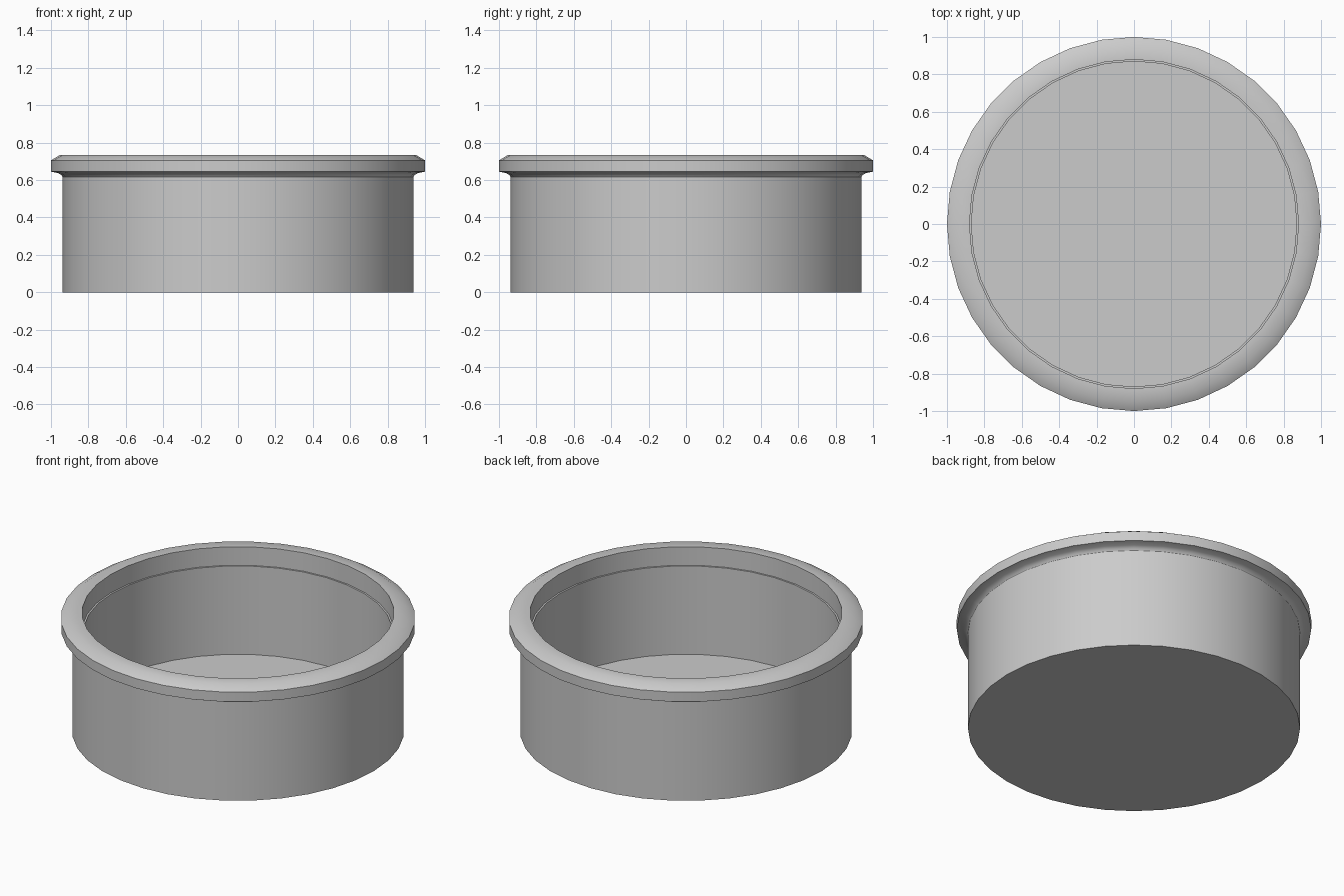
import bpy
import bmesh
from math import radians, tau
from mathutils import Matrix

SIDES = 36

if "Cube" in bpy.data.objects:
    bpy.data.objects.remove(bpy.data.objects["Cube"], do_unlink=True)

grey = bpy.data.materials.new("plain grey")
grey.use_nodes = True
colour = (0.6, 0.6, 0.6, 1)
grey.diffuse_color = colour
grey.node_tree.nodes["Principled BSDF"].inputs["Base Color"].default_value = colour


def lathe(name, profile, closed):
    """Revolve (radius, z) points about z; open ends are capped flat."""
    bm = bmesh.new()
    rings = []
    for radius, z in profile:
        ring = bmesh.ops.create_circle(
            bm, segments=SIDES, radius=radius,
            matrix=Matrix.Translation((0, 0, z)))["verts"]
        rings.append(ring)
    pairs = list(zip(rings, rings[1:]))
    if closed:
        pairs.append((rings[-1], rings[0]))
    for a, b in pairs:
        for i in range(SIDES):
            j = (i + 1) % SIDES
            bm.faces.new((a[i], a[j], b[j], b[i]))
    if not closed:
        bm.faces.new(rings[0])
        bm.faces.new(rings[-1])
    bmesh.ops.recalc_face_normals(bm, faces=bm.faces)
    mesh = bpy.data.meshes.new(name)
    bm.to_mesh(mesh)
    bm.free()
    mesh.materials.append(grey)
    obj = bpy.data.objects.new(name, mesh)
    bpy.context.collection.objects.link(obj)
    bpy.ops.object.select_all(action="DESELECT")
    obj.select_set(True)
    bpy.context.view_layer.objects.active = obj
    bpy.ops.object.shade_smooth_by_angle(angle=radians(35))
    return obj


# Open tub with a thick floor
lathe("tub", [(0.937, 0), (0.937, 0.62), (0.87, 0.62), (0.87, 0.07)], closed=False)

# Overhanging rim: coved underside, upright band, bevelled top
lathe("rim", [(0.88, 0.62), (0.937, 0.615), (0.945, 0.627), (0.962, 0.637),
              (1.0, 0.645), (1.0, 0.705), (0.95, 0.735), (0.88, 0.735)], closed=True)
